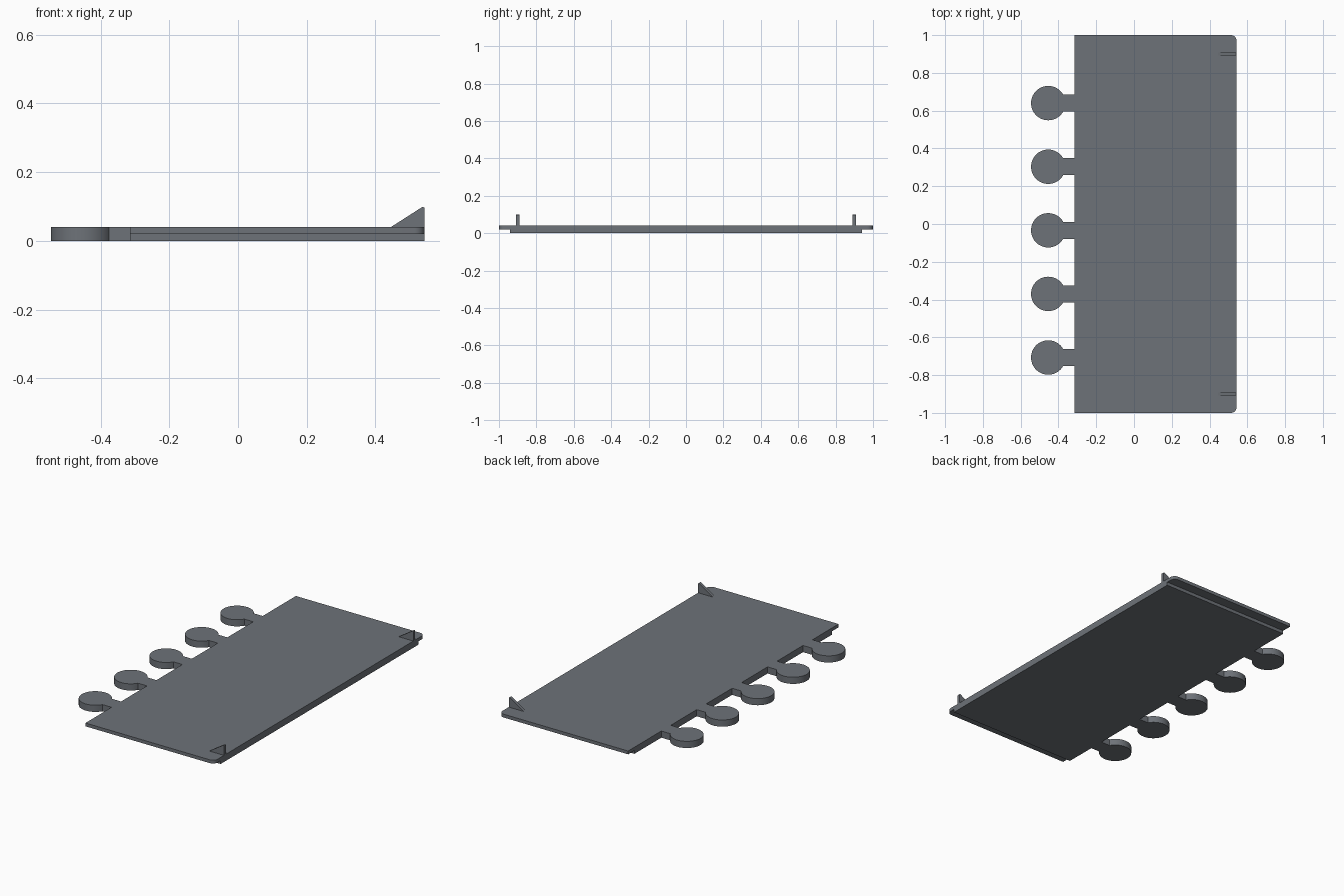
import bpy, bmesh, math

if "Cube" in bpy.data.objects:
    bpy.data.objects.remove(bpy.data.objects["Cube"])

grey = bpy.data.materials.new("slate grey")
grey.diffuse_color = (0.155, 0.17, 0.19, 1)
grey.use_nodes = True
grey.node_tree.nodes["Principled BSDF"].inputs["Base Color"].default_value = grey.diffuse_color

LEFT, RIGHT, THICK = -0.315, 0.543, 0.04
KNOB_X, KNOB_R, NECK = -0.454, 0.091, 0.045


def prism(name, points, offset):
    """Extrude a closed 3D outline along an offset vector."""
    bm = bmesh.new()
    face = bm.faces.new([bm.verts.new(p) for p in points])
    new = bmesh.ops.extrude_face_region(bm, geom=[face])["geom"]
    bmesh.ops.translate(bm, vec=offset, verts=[v for v in new if isinstance(v, bmesh.types.BMVert)])
    bmesh.ops.recalc_face_normals(bm, faces=bm.faces)
    mesh = bpy.data.meshes.new(name)
    bm.to_mesh(mesh)
    bm.free()
    mesh.materials.append(grey)
    obj = bpy.data.objects.new(name, mesh)
    bpy.context.collection.objects.link(obj)
    return obj


def arc(cx, cy, r, start, end, steps):
    angles = [math.radians(start + (end - start) * i / steps) for i in range(steps + 1)]
    return [(cx + r * math.cos(a), cy + r * math.sin(a), 0) for a in angles]


# Panel outline: rounded right corners, row of knobbed tabs down the left edge
R = 0.03
outline = [(LEFT, -1, 0)]
outline += arc(RIGHT - R, -1 + R, R, -90, 0, 8)
outline += arc(RIGHT - R, 1 - R, R, 0, 90, 8)
outline.append((LEFT, 1, 0))
neck_angle = math.degrees(math.asin(NECK / KNOB_R))
for i in range(5):
    y = 0.64 - i * 0.3367
    outline.append((LEFT, y + NECK, 0))
    outline += arc(KNOB_X, y, KNOB_R, neck_angle, 360 - neck_angle, 44)
    outline.append((LEFT, y - NECK, 0))
panel = prism("tabbed_panel", outline, (0, 0, THICK))

# Step cut under both short ends
for side in (-1, 1):
    y0, y1 = side * 0.94, side * 1.1
    cutter = prism("step_cutter", [(-0.7, y0, -0.1), (0.7, y0, -0.1),
                                   (0.7, y1, -0.1), (-0.7, y1, -0.1)], (0, 0, 0.12))
    cutter.hide_render = True
    mod = panel.modifiers.new("step", "BOOLEAN")
    mod.operation = "DIFFERENCE"
    mod.solver = "EXACT"
    mod.object = cutter
    bpy.context.view_layer.objects.active = panel
    bpy.ops.object.modifier_apply(modifier=mod.name)
    bpy.data.objects.remove(cutter)

# Triangular stop fins on the right edge
for label, y in (("front", -0.9), ("back", 0.9)):
    prism(label + "_fin", [(0.445, y - 0.009, THICK), (RIGHT, y - 0.009, THICK),
                           (RIGHT, y - 0.009, 0.096), (0.539, y - 0.009, 0.099),
                           (0.534, y - 0.009, 0.097)], (0, 0.018, 0))

# Smooth the round walls, keep the edges crisp
bpy.ops.object.select_all(action="DESELECT")
panel.select_set(True)
bpy.context.view_layer.objects.active = panel
bpy.ops.object.shade_smooth_by_angle(angle=math.radians(30))
